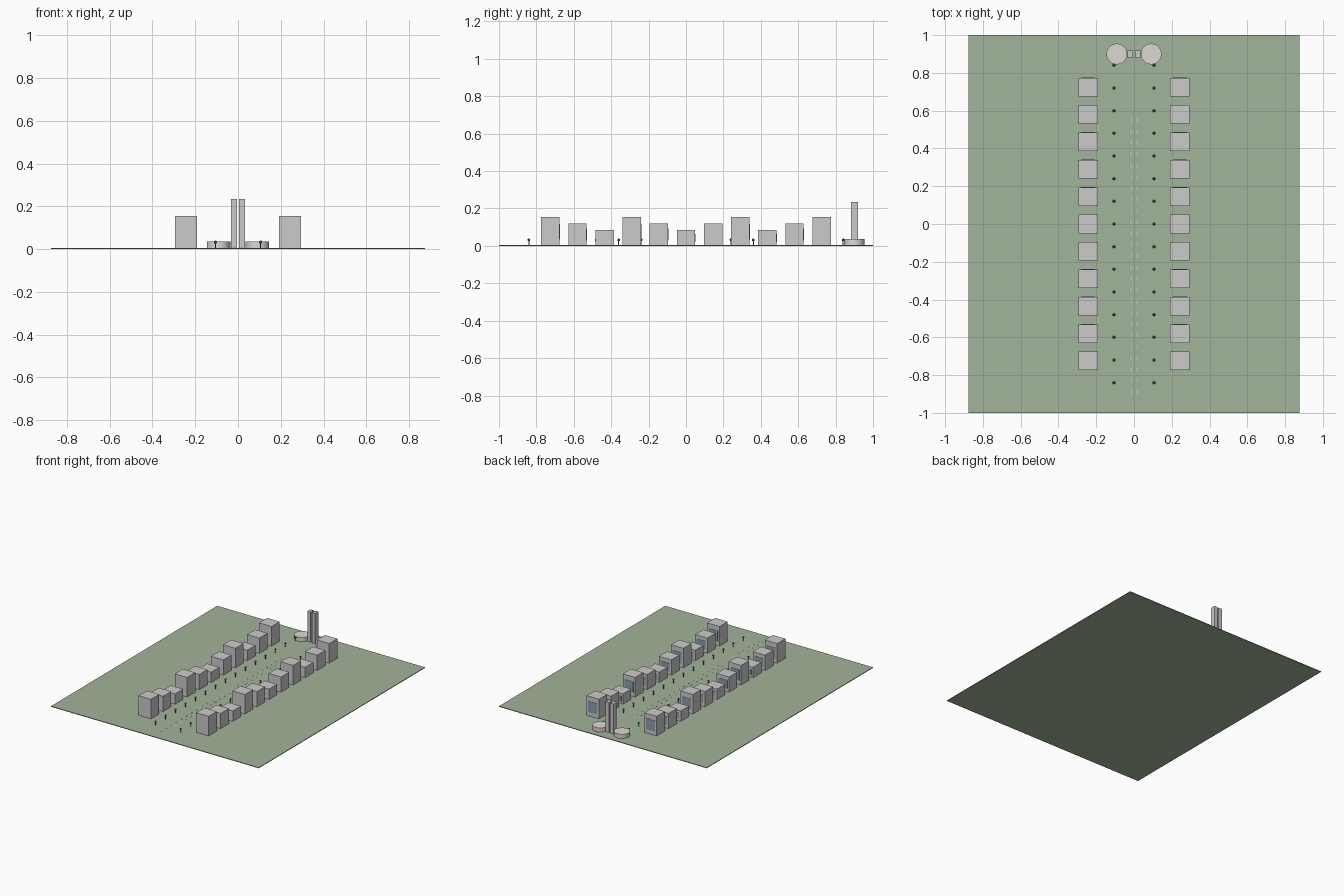
import bpy

if "Cube" in bpy.data.objects:
    bpy.data.objects.remove(bpy.data.objects["Cube"])

G = 0.005  # top of the ground slab


def material(name, rgb):
    m = bpy.data.materials.new(name)
    m.diffuse_color = (*rgb, 1)
    m.use_nodes = True
    m.node_tree.nodes["Principled BSDF"].inputs["Base Color"].default_value = m.diffuse_color
    return m


GRASS = material("grass", (0.36, 0.46, 0.32))
GLASS = material("glass", (0.25, 0.35, 0.42))
STONE = material("stone", (0.72, 0.69, 0.65))
LEAF = material("leaf", (0.12, 0.25, 0.12))
BARK = material("bark", (0.25, 0.17, 0.11))
PAINT = material("paint", (0.8, 0.8, 0.78))


def finish(name, mat):
    ob = bpy.context.object
    ob.name = name
    if mat:
        ob.data.materials.append(mat)
    return ob


def box(name, x, y, z0, sx, sy, sz, mat=None):
    bpy.ops.mesh.primitive_cube_add(size=1, location=(x, y, z0 + sz / 2))
    bpy.context.object.scale = (sx, sy, sz)
    return finish(name, mat)


def cylinder(name, x, y, z0, r, h, sides, mat=None):
    bpy.ops.mesh.primitive_cylinder_add(vertices=sides, radius=r, depth=h,
                                        location=(x, y, z0 + h / 2))
    return finish(name, mat)


# Ground slab
box("ground", 0, 0, 0, 1.75, 2.0, G, GRASS)

TALL, MID, LOW = 0.149, 0.116, 0.079
heights = [TALL, MID, LOW, TALL, MID, LOW, MID, TALL, LOW, MID, TALL]

for s in (-1, 1):
    # Office blocks with a glazed panel on the back face
    for i, h in enumerate(heights):
        x, y = s * 0.243, -0.725 + 0.145 * i
        box("office_block", x, y, G, 0.104, 0.098, h)
        box("glass_panel", x, y + 0.0495, G + 0.2 * h, 0.075, 0.003, 0.55 * h, GLASS)

    # Twin towers and low round halls
    box("tower", s * 0.0195, 0.9, G, 0.028, 0.038, 0.229)
    cylinder("round_hall", s * 0.091, 0.9, G, 0.055, 0.031, 32, STONE)
    bpy.ops.object.shade_smooth_by_angle()

    # Avenue trees
    for i in range(15):
        y = -0.84 + 0.12 * i
        cylinder("tree_trunk", s * 0.106, y, G, 0.003, 0.022, 6, BARK)
        bpy.ops.mesh.primitive_ico_sphere_add(subdivisions=1, radius=0.0085,
                                              location=(s * 0.106, y, 0.032))
        finish("tree_crown", LEAF)

    # Dashed lane marks
    for i in range(25):
        box("lane_mark", s * 0.016, -0.89 + 0.06 * i, G, 0.004, 0.02, 0.001, PAINT)
